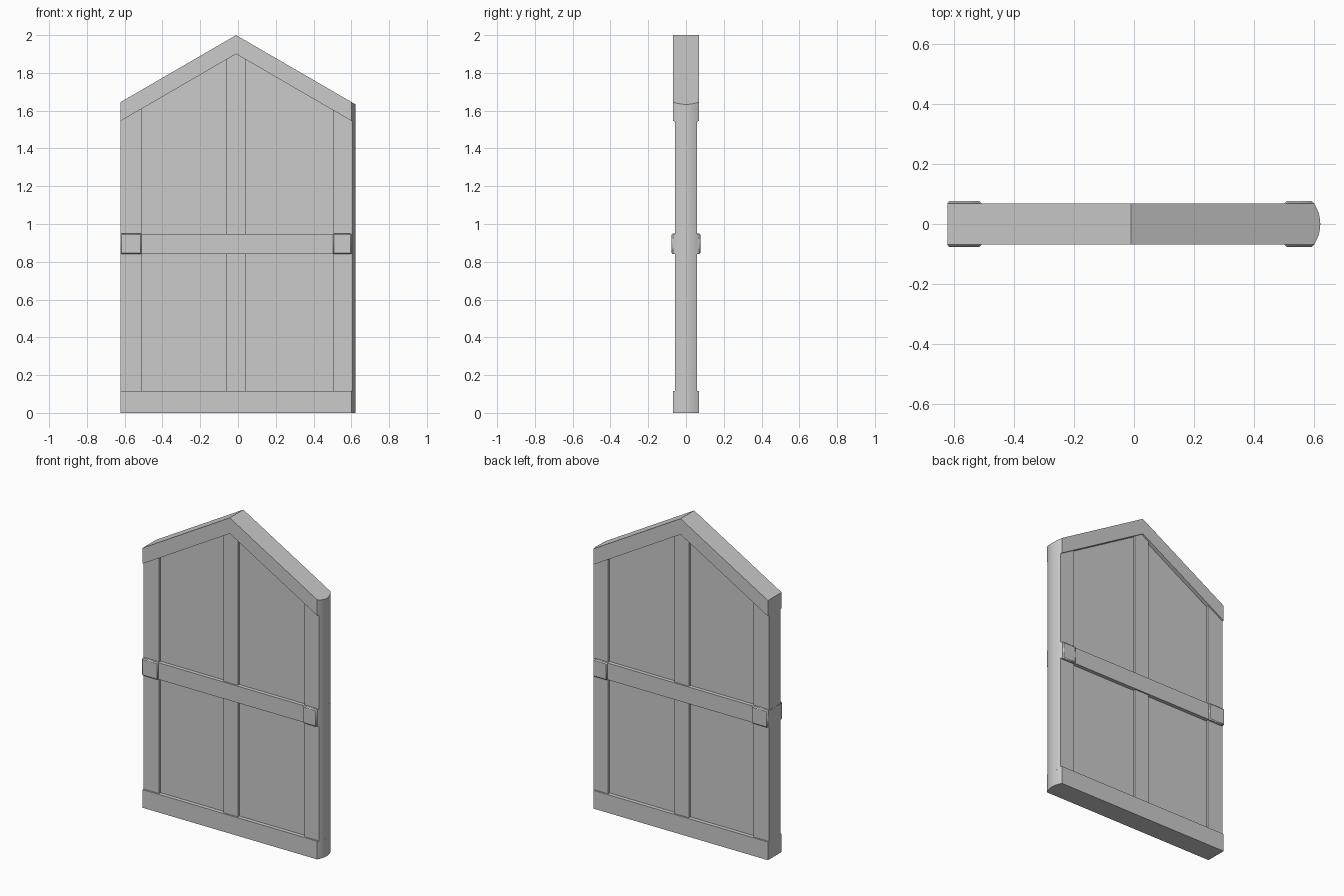
import bpy, bmesh

if "Cube" in bpy.data.objects:
    bpy.data.objects.remove(bpy.data.objects["Cube"])

L, R, CX = -0.622, 0.602, -0.01      # left edge, right edge before the rounded nose, apex x
SLOPE = 0.355 / 0.612
N = 10


def roof_z(x, drop=0.0):
    return 2.0 - drop - SLOPE * abs(x - CX)


def prism(name, pts, t):
    """Extrude an xz outline across y; points on the right edge follow a rounded nose."""
    bm = bmesh.new()
    nose = any(abs(p[0] - R) < 1e-6 for p in pts)
    ys = [-t + 2 * t * i / N for i in range(N + 1)] if nose else [-t, t]
    rings = []
    for y in ys:
        ring = []
        for x, z in pts:
            if abs(x - R) < 1e-6:
                dx = 0.02 * (1 - (y / 0.068) ** 2)
                ring.append(bm.verts.new((x + dx, y, z - (SLOPE * dx if z > 1.2 else 0))))
            else:
                ring.append(bm.verts.new((x, y, z)))
        rings.append(ring)
    n = len(pts)
    bm.faces.new(rings[0])
    bm.faces.new(rings[-1])
    for a, b in zip(rings, rings[1:]):
        for i in range(n):
            bm.faces.new((a[i], a[(i + 1) % n], b[(i + 1) % n], b[i]))
    bmesh.ops.recalc_face_normals(bm, faces=bm.faces)
    me = bpy.data.meshes.new(name)
    bm.to_mesh(me)
    bm.free()
    ob = bpy.data.objects.new(name, me)
    bpy.context.collection.objects.link(ob)
    bpy.context.view_layer.objects.active = ob
    ob.select_set(True)
    bpy.ops.object.shade_smooth_by_angle(angle=0.5)
    ob.select_set(False)
    return ob


def rect(x0, x1, z0, z1):
    return [(x0, z0), (x1, z0), (x1, z1), (x0, z1)]


# Recessed door panel
prism("panel", [(-0.58, 0.05), (0.58, 0.05), (0.58, roof_z(0.58, 0.05)),
                (CX, 1.95), (-0.58, roof_z(-0.58, 0.05))], 0.043)

# Upright stiles, cut to the gable slope
D = 0.1
for name, x0, x1 in (("left_stile", L, -0.512), ("right_stile", 0.505, R)):
    prism(name, [(x0, 0.1), (x1, 0.1), (x1, roof_z(x1, D)), (x0, roof_z(x0, D))], 0.058)
prism("centre_stile", [(-0.06, 0.1), (0.04, 0.1), (0.04, roof_z(0.04, D)),
                       (CX, 2 - D), (-0.06, roof_z(-0.06, D))], 0.058)

# Horizontal rails
prism("bottom_rail", rect(L, R, 0, 0.115), 0.068)
prism("middle_rail", rect(L, R, 0.842, 0.948), 0.067)

# Gable frame
prism("gable_left", [(L, roof_z(L, D)), (CX, 2 - D), (CX, 2), (L, roof_z(L))], 0.068)
prism("gable_right", [(CX, 2 - D), (R, roof_z(R, D)), (R, roof_z(R)), (CX, 2)], 0.068)

# Chamfered end blocks on the middle rail
for name, x0, x1 in (("left_block", L - 0.001, -0.51), ("right_block", 0.503, R - 0.001)):
    ob = prism(name, rect(x0, x1, 0.84, 0.95), 0.076)
    m = ob.modifiers.new("chamfer", 'BEVEL')
    m.width = 0.006
    m.segments = 1
